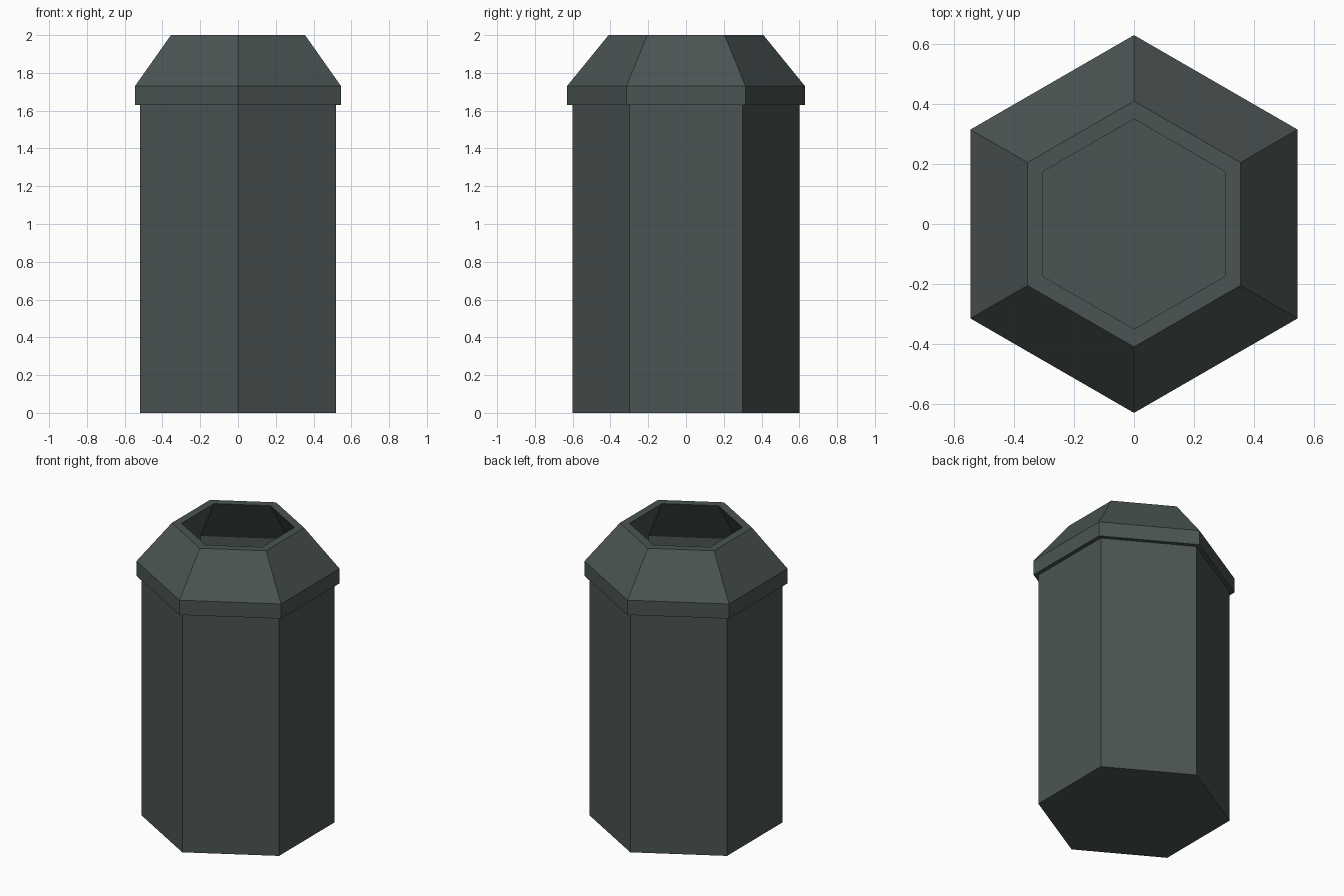
import bpy, bmesh, math

if "Cube" in bpy.data.objects:
    bpy.data.objects.remove(bpy.data.objects["Cube"])

mat = bpy.data.materials.new("dark grey green metal")
mat.diffuse_color = (0.07, 0.09, 0.088, 1)
mat.use_nodes = True
mat.node_tree.nodes["Principled BSDF"].inputs["Base Color"].default_value = mat.diffuse_color


def hex_shell(name, profile, cap_start=False, cap_end=False, closed=False):
    """Sweep an (r, z) profile around a hexagon with corners on +-y."""
    bm = bmesh.new()
    rings = [[bm.verts.new((r * math.cos(math.pi / 6 + i * math.pi / 3),
                            r * math.sin(math.pi / 6 + i * math.pi / 3), z))
              for i in range(6)] for r, z in profile]
    pairs = list(zip(rings, rings[1:]))
    if closed:
        pairs.append((rings[-1], rings[0]))
    for a, b in pairs:
        for i in range(6):
            j = (i + 1) % 6
            bm.faces.new((a[i], a[j], b[j], b[i]))
    if cap_start:
        bm.faces.new(rings[0])
    if cap_end:
        bm.faces.new(rings[-1])
    bmesh.ops.recalc_face_normals(bm, faces=bm.faces)
    me = bpy.data.meshes.new(name)
    bm.to_mesh(me)
    bm.free()
    me.materials.append(mat)
    ob = bpy.data.objects.new(name, me)
    bpy.context.collection.objects.link(ob)
    return ob


# Hollow bin body: outer wall, top edge, inner wall and floor
hex_shell("bin_body", [(0.6, 0), (0.6, 1.63), (0.55, 1.63), (0.55, 0.05)],
          cap_start=True, cap_end=True)

# Sloped lid with an open top and an overhanging skirt
hex_shell("bin_lid", [(0.63, 1.63), (0.63, 1.73), (0.41, 2.0), (0.35, 2.0),
                      (0.55, 1.695), (0.55, 1.63)], closed=True)
